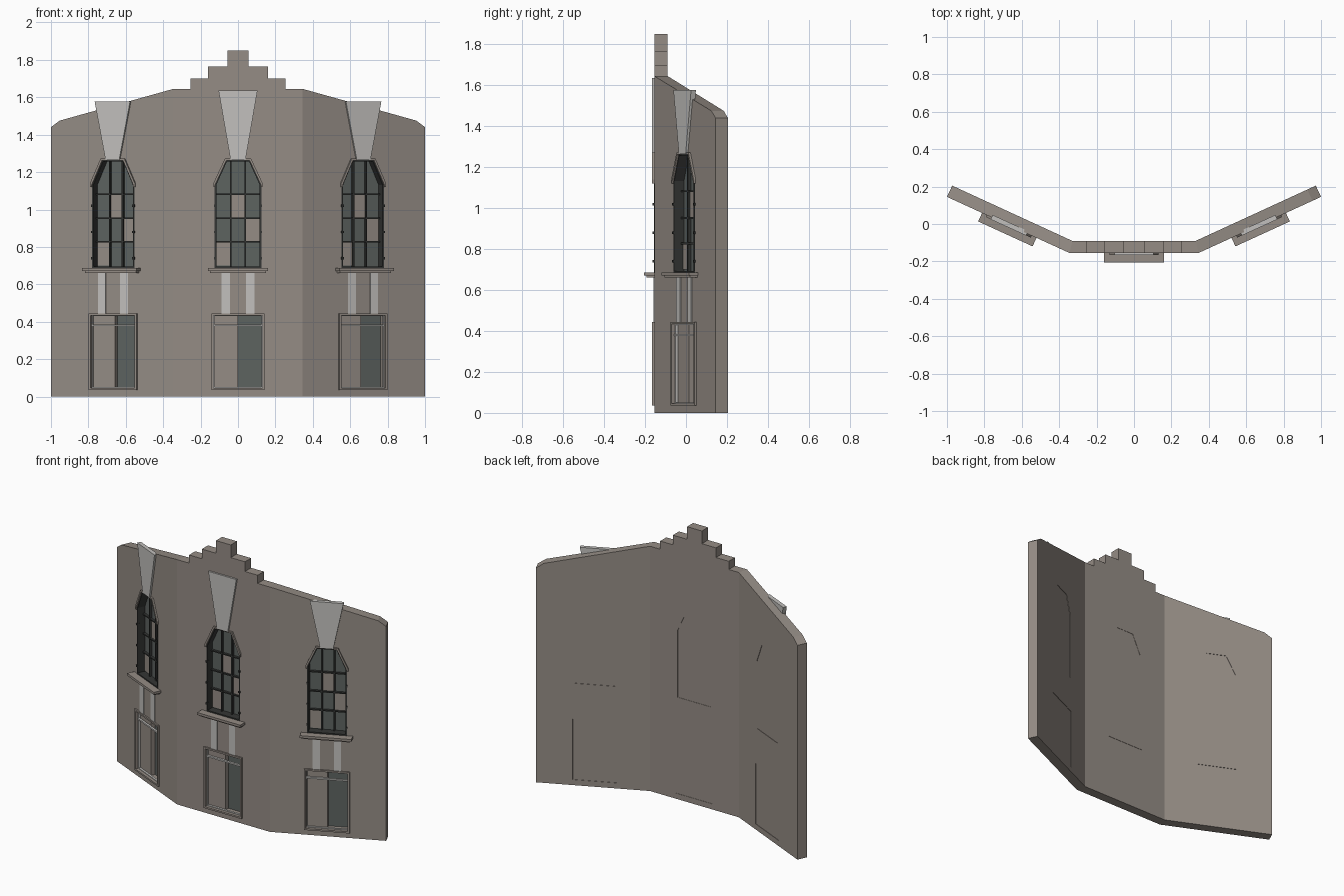
import bpy, bmesh, math
from mathutils import Matrix

if "Cube" in bpy.data.objects:
    bpy.data.objects.remove(bpy.data.objects["Cube"])


def material(name, rgb):
    m = bpy.data.materials.new(name)
    m.use_nodes = True
    m.diffuse_color = (*rgb, 1)
    m.node_tree.nodes["Principled BSDF"].inputs["Base Color"].default_value = (*rgb, 1)
    return m


STONE = material("warm grey stone", (0.30, 0.265, 0.235))
PALE = material("pale stone", (0.54, 0.53, 0.51))
GLASS = material("dark glass", (0.11, 0.125, 0.118))
METAL = material("dark metal", (0.035, 0.037, 0.035))


def finish(name, bm, mat, frame):
    bmesh.ops.recalc_face_normals(bm, faces=bm.faces)
    mesh = bpy.data.meshes.new(name)
    bm.to_mesh(mesh)
    bm.free()
    mesh.transform(frame)
    mesh.materials.append(mat)
    obj = bpy.data.objects.new(name, mesh)
    bpy.context.scene.collection.objects.link(obj)
    return obj


def loft(name, front, back, mat, frame=Matrix()):
    """Solid between two matching outlines of 3D points."""
    bm = bmesh.new()
    f = [bm.verts.new(p) for p in front]
    b = [bm.verts.new(p) for p in back]
    bm.faces.new(f)
    bm.faces.new(b[::-1])
    for i in range(len(f)):
        j = (i + 1) % len(f)
        bm.faces.new((f[i], b[i], b[j], f[j]))
    return finish(name, bm, mat, frame)


def prism(name, pts, y0, y1, mat, frame):
    return loft(name, [(x, y0, z) for x, z in pts], [(x, y1, z) for x, z in pts], mat, frame)


def rect(x0, x1, z0, z1):
    return [(x0, z0), (x1, z0), (x1, z1), (x0, z1)]


def box(name, x0, x1, z0, z1, y0, y1, mat, frame):
    return prism(name, rect(x0, x1, z0, z1), y0, y1, mat, frame)


def ring(name, outer, inner, y0, y1, mat, frame):
    """Frame between two outlines, extruded through the wall depth."""
    bm = bmesh.new()
    loops = [[bm.verts.new((x, y, z)) for x, z in pts]
             for pts, y in ((outer, y0), (outer, y1), (inner, y1), (inner, y0))]
    for k in range(4):
        a, b = loops[k], loops[(k + 1) % 4]
        for i in range(len(a)):
            j = (i + 1) % len(a)
            bm.faces.new((a[i], a[j], b[j], b[i]))
    return finish(name, bm, mat, frame)


def arch(d=0.0):
    """Window outline with clipped upper corners, shrunk by d."""
    right = [(0.125 - d, 0.685 + d), (0.125 - d, 1.135 - d * 0.4), (0.065 - d * 0.6, 1.265 - d)]
    return right + [(-x, z) for x, z in reversed(right)]


def cut(wall, pts, frame):
    cutter = prism("cutter", pts, -0.1, 0.15, STONE, frame)
    cutter.hide_render = True
    mod = wall.modifiers.new("opening", "BOOLEAN")
    mod.object, mod.solver = cutter, "EXACT"
    dg = bpy.context.evaluated_depsgraph_get()
    mesh = bpy.data.meshes.new_from_object(wall.evaluated_get(dg))
    wall.modifiers.clear()
    wall.data = mesh
    bpy.data.objects.remove(cutter)


# Middle wall with stepped gable
half = [(0.345, 0), (0.345, 1.645), (0.255, 1.645), (0.255, 1.70), (0.16, 1.70),
        (0.16, 1.765), (0.055, 1.765), (0.055, 1.85)]
outline = half + [(-x, z) for x, z in reversed(half)]
middle = loft("middle_wall", [(x, -0.155, z) for x, z in outline],
              [(math.copysign(min(abs(x), 0.33), x), -0.09, z) for x, z in outline], STONE)


# Angled side walls with sloping tops
def side_wall(name, s):
    def run(a, b):
        def at(t, z):
            return (s * (a[0] + (b[0] - a[0]) * t), a[1] + (b[1] - a[1]) * t, z)
        return [at(0, 0), at(1, 0), at(1, 1.44), at(0.93, 1.475), at(0, 1.645)]
    return loft(name, run((0.345, -0.155), (1.0, 0.145)), run((0.33, -0.09), (0.972, 0.205)), STONE)


tilt = math.atan2(0.30, 0.655)
bays = [("middle", middle, Matrix.Translation((0, -0.155, 0)))]
for side, s in (("left", 1), ("right", -1)):
    bays.append((side, side_wall(side + "_wall", s),
                 Matrix.Translation((s * 0.667, -0.0075, 0)) @ Matrix.Rotation(s * tilt, 4, "Z")))

for side, wall, M in bays:
    n = side + "_"
    door = rect(-0.138, 0.138, 0.037, 0.443)
    cut(wall, arch(), M)
    cut(wall, door, M)

    # Upper window: backing, glass, blanked panes, frame and bars
    prism(n + "window_backing", arch(), 0.055, 0.063, STONE, M)
    prism(n + "window_glass", arch(0.004), 0.050, 0.055, GLASS, M)
    for col, row in ((0, 0), (1, 2), (2, 1)):
        x, z = -0.115 + 0.077 * col, 0.70 + 0.127 * row
        box(n + "blank_pane", x, x + 0.076, z, z + 0.127, 0.046, 0.051, STONE, M)
    ring(n + "window_frame", arch(), arch(0.009), -0.002, 0.055, METAL, M)
    for x in (-0.038, 0.038):
        box(n + "upright_bar", x - 0.004, x + 0.004, 0.69, 1.26, 0.034, 0.05, METAL, M)
    for z in (0.827, 0.952, 1.082):
        box(n + "cross_bar", -0.12, 0.12, z - 0.004, z + 0.004, 0.034, 0.05, METAL, M)
    for s in (-1, 1):
        for z in (0.74, 0.88, 1.02):
            x = s * 0.121
            box(n + "hinge", x - 0.006, x + 0.006, z - 0.006, z + 0.006, -0.008, 0.01, METAL, M)
        # Raised trim along the clipped corners
        trim = [(s * 0.132, 1.12), (s * 0.132, 1.14), (s * 0.07, 1.272),
                (s * 0.035, 1.272), (s * 0.035, 1.262), (s * 0.062, 1.262), (s * 0.122, 1.132), (s * 0.122, 1.12)]
        prism(n + "corner_trim", trim, -0.011, 0.02, STONE, M)
        # Pale strips below the sill
        box(n + "pale_strip", s * 0.043, s * 0.088, 0.443, 0.665, -0.004, 0.01, PALE, M)

    # Flared keystone
    prism(n + "keystone", [(-0.04, 1.265), (0.04, 1.265), (0.104, 1.635 if side == "middle" else 1.577),
                           (-0.104, 1.635 if side == "middle" else 1.577)], -0.012, 0.014, PALE, M)

    # Stepped sill
    box(n + "sill", -0.16, 0.16, 0.670, 0.686, -0.050, 0.02, STONE, M)
    box(n + "sill_moulding", -0.15, 0.15, 0.660, 0.670, -0.038, 0.02, STONE, M)

    # Ground floor opening: half closed panel, half glass
    prism(n + "door_backing", door, 0.058, 0.063, STONE, M)
    box(n + "door_glass", -0.13, 0.13, 0.045, 0.436, 0.053, 0.058, GLASS, M)
    box(n + "door_panel", -0.13, 0, 0.045, 0.436, 0.024, 0.053, STONE, M)
    ring(n + "door_frame", rect(-0.142, 0.142, 0.035, 0.445), rect(-0.130, 0.130, 0.046, 0.434),
         -0.010, 0.058, STONE, M)
    ring(n + "door_edging", rect(-0.131, 0.131, 0.045, 0.435), rect(-0.126, 0.126, 0.050, 0.430),
         0.010, 0.024, PALE, M)
    box(n + "door_rail", -0.13, 0.13, 0.376, 0.386, 0.004, 0.018, PALE, M)
